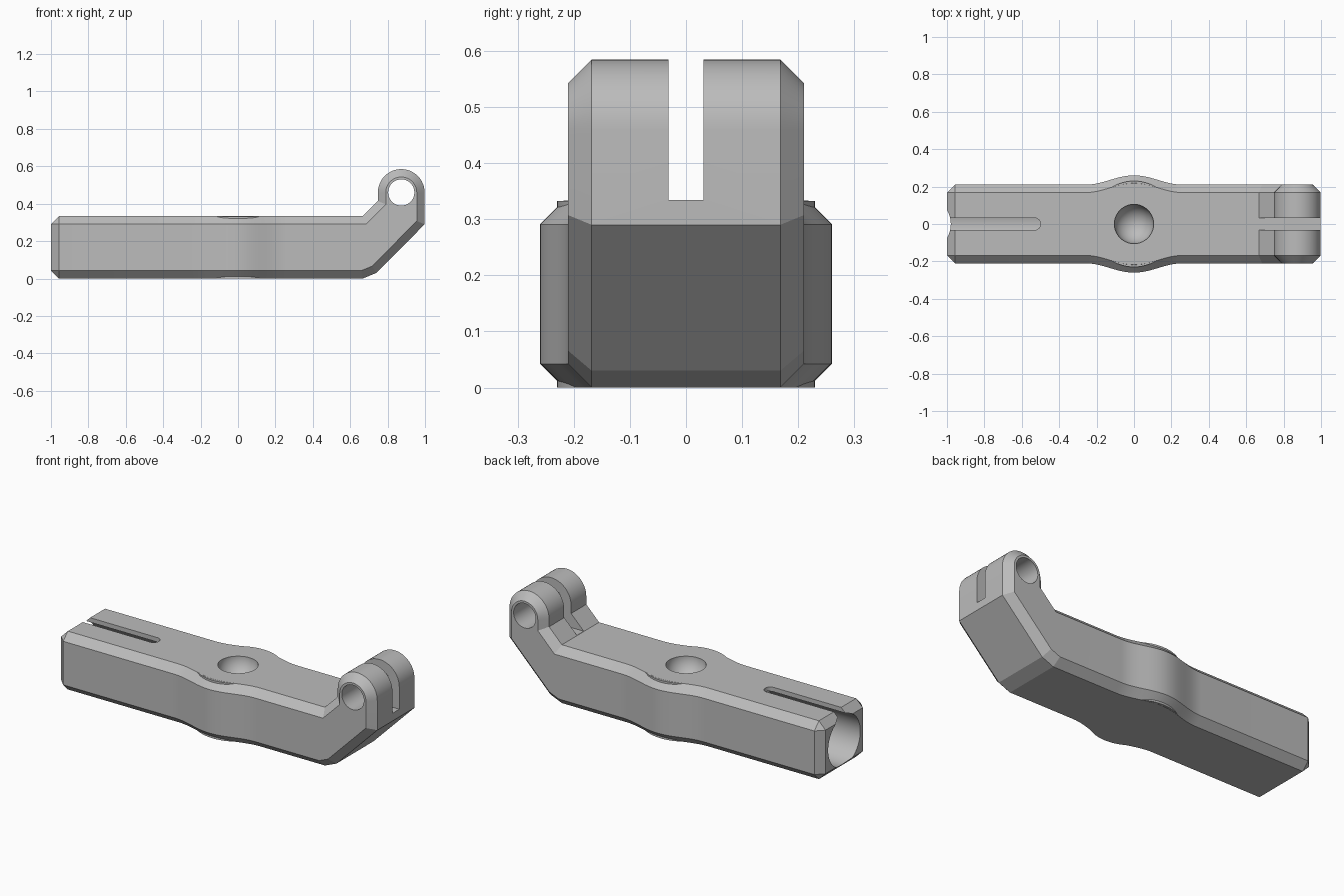
import bpy, bmesh, math
from mathutils import Vector, Matrix

if "Cube" in bpy.data.objects:
    bpy.data.objects.remove(bpy.data.objects["Cube"])

H, W, C = 0.333, 0.21, 0.042        # bar height, half width, chamfer
EYE = Vector((0.873, 0.46))         # centre of the hinge eye
EYE_R, HOLE_R = 0.125, 0.07

grey = bpy.data.materials.new("plain grey")
grey.use_nodes = True
colour = (0.5, 0.5, 0.5, 1)
grey.diffuse_color = colour
grey.node_tree.nodes["Principled BSDF"].inputs["Base Color"].default_value = colour


def make_object(name, bm):
    bmesh.ops.recalc_face_normals(bm, faces=bm.faces)
    mesh = bpy.data.meshes.new(name)
    bm.to_mesh(mesh)
    bm.free()
    mesh.materials.append(grey)
    obj = bpy.data.objects.new(name, mesh)
    bpy.context.collection.objects.link(obj)
    return obj


def cylinder(name, radius, depth, centre, axis="Z"):
    bm = bmesh.new()
    turn = {"X": Matrix.Rotation(math.pi / 2, 4, "Y"),
            "Y": Matrix.Rotation(math.pi / 2, 4, "X"),
            "Z": Matrix.Identity(4)}[axis]
    bmesh.ops.create_cone(bm, cap_ends=True, segments=64, radius1=radius,
                          radius2=radius, depth=depth,
                          matrix=Matrix.Translation(centre) @ turn)
    return make_object(name, bm)


def box(name, low, high):
    low, high = Vector(low), Vector(high)
    bm = bmesh.new()
    bmesh.ops.create_cube(bm, size=1, matrix=Matrix.Translation((low + high) / 2)
                          @ Matrix.Diagonal((*(high - low), 1)))
    return make_object(name, bm)


def combine(target, tool, operation):
    mod = target.modifiers.new("boolean", "BOOLEAN")
    mod.operation, mod.object, mod.solver = operation, tool, "EXACT"
    bpy.context.view_layer.objects.active = target
    bpy.ops.object.modifier_apply(modifier=mod.name)
    bpy.data.objects.remove(tool)


def inset(points, amount):
    """Move a counter-clockwise outline inward with mitred corners."""
    result = []
    for i, p in enumerate(points):
        d1 = (p - points[i - 1]).normalized()
        d2 = (points[(i + 1) % len(points)] - p).normalized()
        n1, n2 = Vector((-d1.y, d1.x)), Vector((-d2.y, d2.x))
        result.append(p + (n1 + n2) * amount / (1 + n1.dot(n2)))
    return result


def bulge(x):
    return 0.025 * (1 + math.cos(math.pi * x / 0.26)) if abs(x) < 0.26 else 0


# Side outline: bar, slanted arm and round hinge eye
stations = [-0.26 + 0.52 * i / 24 for i in range(25)]
n = len(stations)
arc = [EYE + EYE_R * Vector((math.cos(a), math.sin(a)))
       for a in (math.pi * i / 24 for i in range(25))]
outline = [Vector((-1, C)), Vector((-1 + C, 0))]
outline += [Vector((x, 0)) for x in stations]
outline += [Vector(p) for p in ((0.667, 0), (0.74, 0.03), (0.998, 0.29))]
outline += arc + [Vector((0.748, 0.414)), Vector((0.667, H))]
top_start = len(outline)
outline += [Vector((x, H)) for x in reversed(stations)]
outline += [Vector((-1 + C, H)), Vector((-1, H - C))]

inner = inset(outline, C)
inner[0] = inner[1] = Vector((-1 + C, C))
inner[-1] = inner[-2] = Vector((-1 + C, H - C))

# Body: four slices across the width, the outer two inset for the chamfer
bm = bmesh.new()
slices = []
for side, shape, drop in ((-1, inner, 0), (-1, outline, C), (1, outline, C), (1, inner, 0)):
    slices.append([bm.verts.new((p.x, side * (W + bulge(p.x) - drop), p.y)) for p in shape])
count = len(outline)
for a, b in zip(slices, slices[1:]):
    for i in range(count):
        j = (i + 1) % count
        bm.faces.new((a[i], a[j], b[j], b[i]))
for s in (slices[0], slices[3]):
    low, high = s[2:2 + n], s[top_start:top_start + n][::-1]
    bm.faces.new([s[1], low[0], high[0], s[-2]])
    for k in range(n - 1):
        bm.faces.new((low[k], low[k + 1], high[k + 1], high[k]))
    bm.faces.new(s[1 + n:top_start + 1])
bmesh.ops.remove_doubles(bm, verts=bm.verts, dist=1e-5)
body = make_object("hinged_bar", bm)

# Round hub breaking through the chamfers of the bulge
combine(body, cylinder("hub", 0.23, H - 0.001, (0, 0, H / 2)), "UNION")

# Spherical socket in the hub
bm = bmesh.new()
bmesh.ops.create_uvsphere(bm, u_segments=64, v_segments=32, radius=0.105,
                          matrix=Matrix.Translation((0, 0, H - 0.001)))
combine(body, make_object("socket", bm), "DIFFERENCE")

# Round bore in the end, with a round-ended slot above it
combine(body, cylinder("end_bore", 0.145, 0.6, (-0.75, 0, H / 2), "X"), "DIFFERENCE")
combine(body, box("end_slot", (-1.1, -0.033, 0.2), (-0.533, 0.033, 0.4)), "DIFFERENCE")
combine(body, cylinder("slot_end", 0.033, 0.2, (-0.533, 0, 0.3)), "DIFFERENCE")

# Pin hole and fork gap in the hinge eye
combine(body, cylinder("pin_hole", HOLE_R, 1, (EYE.x, 0, EYE.y), "Y"), "DIFFERENCE")
combine(body, box("fork_gap", (0.64, -0.031, H + 0.001), (1.1, 0.031, 0.7)), "DIFFERENCE")

# Smooth the round faces and keep the chamfers crisp
bpy.ops.object.select_all(action="DESELECT")
body.select_set(True)
bpy.context.view_layer.objects.active = body
bpy.ops.object.shade_smooth_by_angle(angle=math.radians(15))
